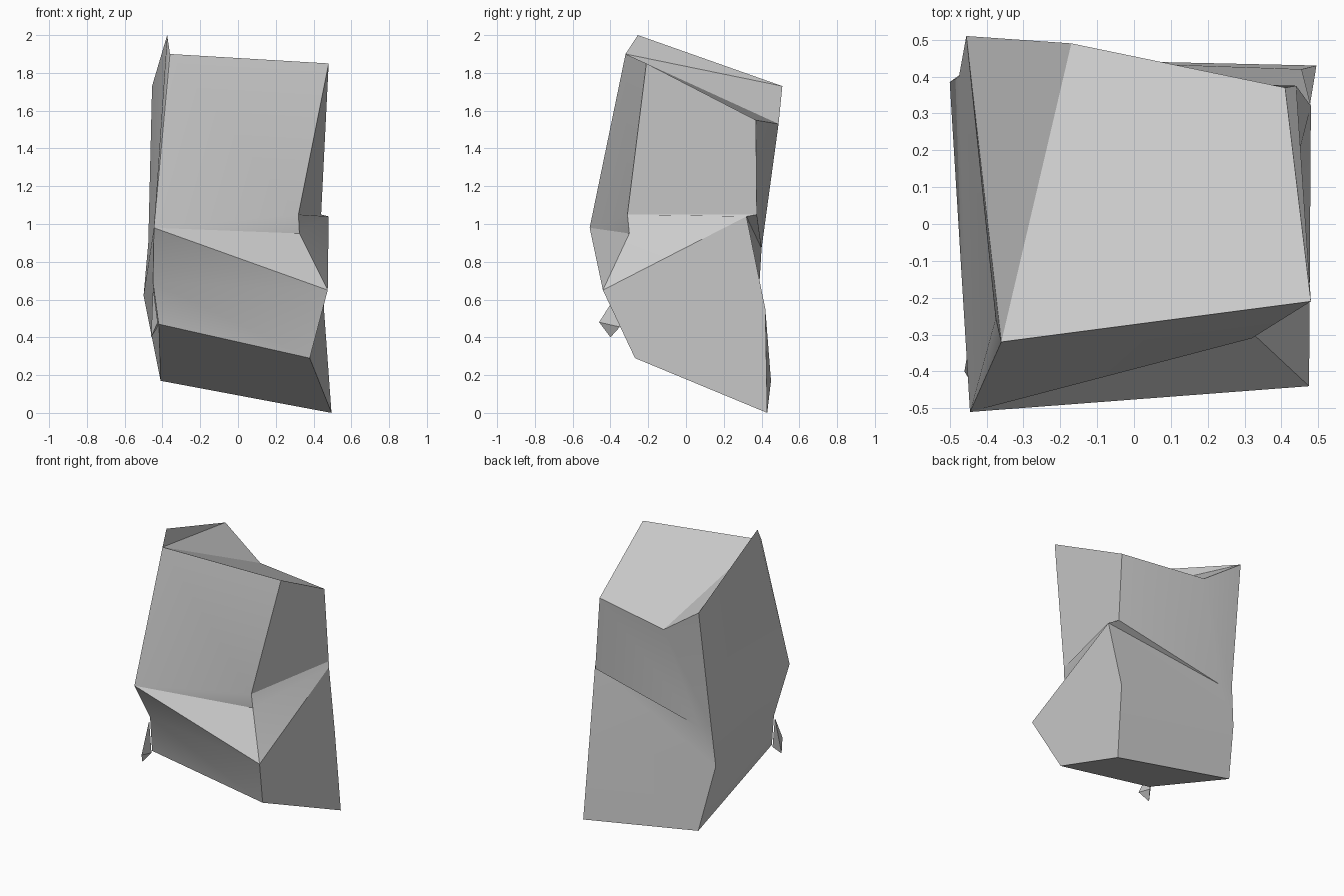
import bpy
import bmesh
import math

cube = bpy.data.objects.get("Cube")
if cube:
    bpy.data.objects.remove(cube, do_unlink=True)

stone = bpy.data.materials.new("stone_grey")
stone.use_nodes = True
grey = (0.6, 0.6, 0.6, 1)
stone.diffuse_color = grey
stone.node_tree.nodes["Principled BSDF"].inputs["Base Color"].default_value = grey


def build_solid(name, corners, faces):
    """Make a faceted solid from named corners, with soft shallow creases."""
    bm = bmesh.new()
    verts = {key: bm.verts.new(co) for key, co in corners.items()}
    for face in faces:
        bm.faces.new([verts[key] for key in face.split()])
    bmesh.ops.recalc_face_normals(bm, faces=bm.faces)
    mesh = bpy.data.meshes.new(name)
    bm.to_mesh(mesh)
    bm.free()
    mesh.materials.append(stone)
    obj = bpy.data.objects.new(name, mesh)
    bpy.context.collection.objects.link(obj)
    bpy.ops.object.select_all(action="DESELECT")
    obj.select_set(True)
    bpy.context.view_layer.objects.active = obj
    bpy.ops.object.shade_smooth_by_angle(angle=math.radians(30))
    return obj


# Rock corners: sloping top, waist with a split, tapered underside
rock = {
    "top_front_west": (-.36, -.32, 1.9),
    "top_front_east": (.48, -.21, 1.85),
    "top_back_east": (.41, .37, 1.55),
    "top_back_mid": (-.17, .49, 1.53),
    "fin_front": (-.375, -.255, 2),
    "fin_back": (-.455, .51, 1.73),
    "waist_front_west": (-.445, -.51, .98),
    "waist_back_west": (-.475, .40, .9),
    "split_end": (-.38, .40, .87),
    "split_front_upper": (.32, -.31, 1.05),
    "split_front_lower": (.325, -.3, .95),
    "split_back_upper": (.44, .375, 1.05),
    "split_back_lower": (.48, .32, 1.04),
    "belly_front_west": (-.45, -.33, .69),
    "belly_front_east": (.475, -.44, .65),
    "belly_back_west": (-.5, .385, .62),
    "belly_back_east": (.455, .42, .55),
    "base_front_west": (-.42, -.35, .47),
    "base_front_east": (.38, -.27, .29),
    "base_back_west": (-.41, .45, .17),
    "base_back_east": (.495, .43, 0),
}

top = [
    "top_front_west top_front_east top_back_east top_back_mid",
    "top_front_west top_back_mid fin_back",
    "top_front_west fin_back fin_front",
]
front = [
    "fin_front top_front_west waist_front_west",
    "top_front_west waist_front_west split_front_upper top_front_east",
    "waist_front_west split_front_lower split_front_upper",
    "waist_front_west belly_front_east split_front_lower",
    "waist_front_west belly_front_west belly_front_east",
    "belly_front_west base_front_west base_front_east belly_front_east",
]
east = [
    "top_front_east split_front_upper split_back_upper top_back_east",
    "split_front_upper split_front_lower split_back_lower split_back_upper",
    "split_front_lower belly_front_east split_back_lower",
    "belly_front_east base_front_east base_back_east belly_back_east split_back_lower",
]
west = [
    "fin_front waist_front_west waist_back_west fin_back",
    "waist_front_west belly_front_west belly_back_west waist_back_west",
    "belly_front_west base_front_west base_back_west belly_back_west",
]
back = [
    "top_back_east split_back_upper split_end top_back_mid",
    "top_back_mid split_end waist_back_west fin_back",
    "split_back_upper split_back_lower split_end",
    "split_back_lower belly_back_east belly_back_west split_end",
    "split_end belly_back_west waist_back_west",
    "belly_back_east base_back_east base_back_west belly_back_west",
]
underside = ["base_front_west base_back_west base_back_east base_front_east"]

build_solid("rock_body", rock, top + front + east + west + back + underside)

# Small chip jutting from the lower front corner
chip = {
    "root": (-.45, -.34, .67),
    "nose": (-.425, -.46, .48),
    "tip": (-.46, -.4, .4),
    "heel": (-.425, -.35, .455),
}
build_solid("corner_chip", chip,
            ["root nose tip", "root tip heel", "root heel nose", "nose heel tip"])
